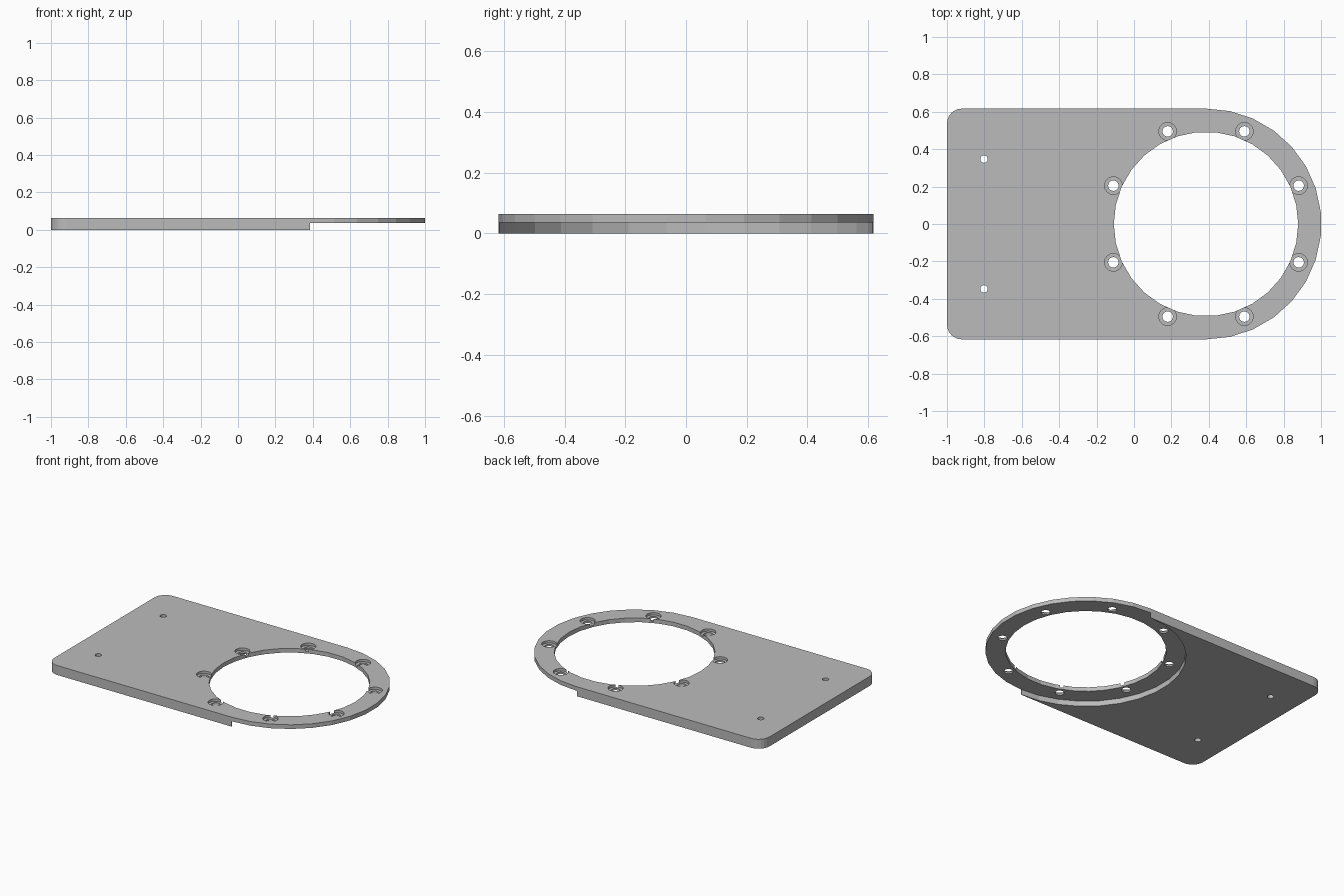
import bpy, bmesh
from math import pi, sin, cos

cube = bpy.data.objects.get("Cube")
if cube:
    bpy.data.objects.remove(cube, do_unlink=True)

CX, R = 0.385, 0.617          # centre and radius of the round end
TOP, STEP, SEAT = 0.064, 0.036, 0.048
SEGMENTS = 30

grey = bpy.data.materials.new("light grey")
grey.use_nodes = True
grey.diffuse_color = (0.5, 0.5, 0.5, 1)
grey.node_tree.nodes["Principled BSDF"].inputs["Base Color"].default_value = (0.5, 0.5, 0.5, 1)


def arc(x, y, r, start, end, n):
    """Points along an arc, both ends included."""
    return [(x + r * cos(start + (end - start) * i / n),
             y + r * sin(start + (end - start) * i / n)) for i in range(n + 1)]


def circle(x, y, r, n):
    return arc(x, y, r, 0, 2 * pi, n)[:-1]


def prisms(name, outlines, z0, z1):
    """One object made of upright prisms over the given outlines."""
    bm = bmesh.new()
    for outline in outlines:
        face = bm.faces.new([bm.verts.new((x, y, z0)) for x, y in outline])
        moved = bmesh.ops.extrude_face_region(bm, geom=[face])["geom"]
        verts = [v for v in moved if isinstance(v, bmesh.types.BMVert)]
        bmesh.ops.translate(bm, verts=verts, vec=(0, 0, z1 - z0))
    bmesh.ops.recalc_face_normals(bm, faces=bm.faces)
    mesh = bpy.data.meshes.new(name)
    bm.to_mesh(mesh)
    bm.free()
    mesh.materials.append(grey)
    obj = bpy.data.objects.new(name, mesh)
    bpy.context.collection.objects.link(obj)
    return obj


# Plate: round end on the right, two small rounded corners on the left
corner = 0.08
plate = prisms("mounting_plate", [
    arc(CX, 0, R, -pi / 2, pi / 2, SEGMENTS // 2)
    + arc(-1 + corner, R - corner, corner, pi / 2, pi, 6)
    + arc(-1 + corner, corner - R, corner, pi, 1.5 * pi, 6)], 0, TOP)

# Underside recess: concave arc on the left, open on the right
recess = (arc(CX, 0, R - 0.002, pi / 2, 1.5 * pi, SEGMENTS // 2)
          + [(CX, -0.8), (1.2, -0.8), (1.2, 0.8), (CX, 0.8)])

# Ring of bolt positions
bolts = [(CX + 0.536 * cos(pi / 8 + i * pi / 4), 0.536 * sin(pi / 8 + i * pi / 4))
         for i in range(8)]

cutters = [
    prisms("recess_cutter", [recess], -0.1, STEP),
    prisms("opening_cutter", [circle(CX, 0, 0.493, SEGMENTS)], -0.1, 0.2),
    prisms("bolt_hole_cutter", [circle(x, y, 0.028, 24) for x, y in bolts], -0.1, 0.2),
    prisms("counterbore_cutter", [circle(x, y, 0.047, 24) for x, y in bolts], SEAT, 0.2),
    prisms("pin_hole_cutter", [circle(-0.802, y, 0.02, 20) for y in (-0.347, 0.347)], -0.1, 0.2),
]
for cutter in cutters:
    cut = plate.modifiers.new(cutter.name, "BOOLEAN")
    cut.operation = "DIFFERENCE"
    cut.solver = "EXACT"
    cut.object = cutter
    cutter.hide_render = True
    cutter.hide_viewport = True
